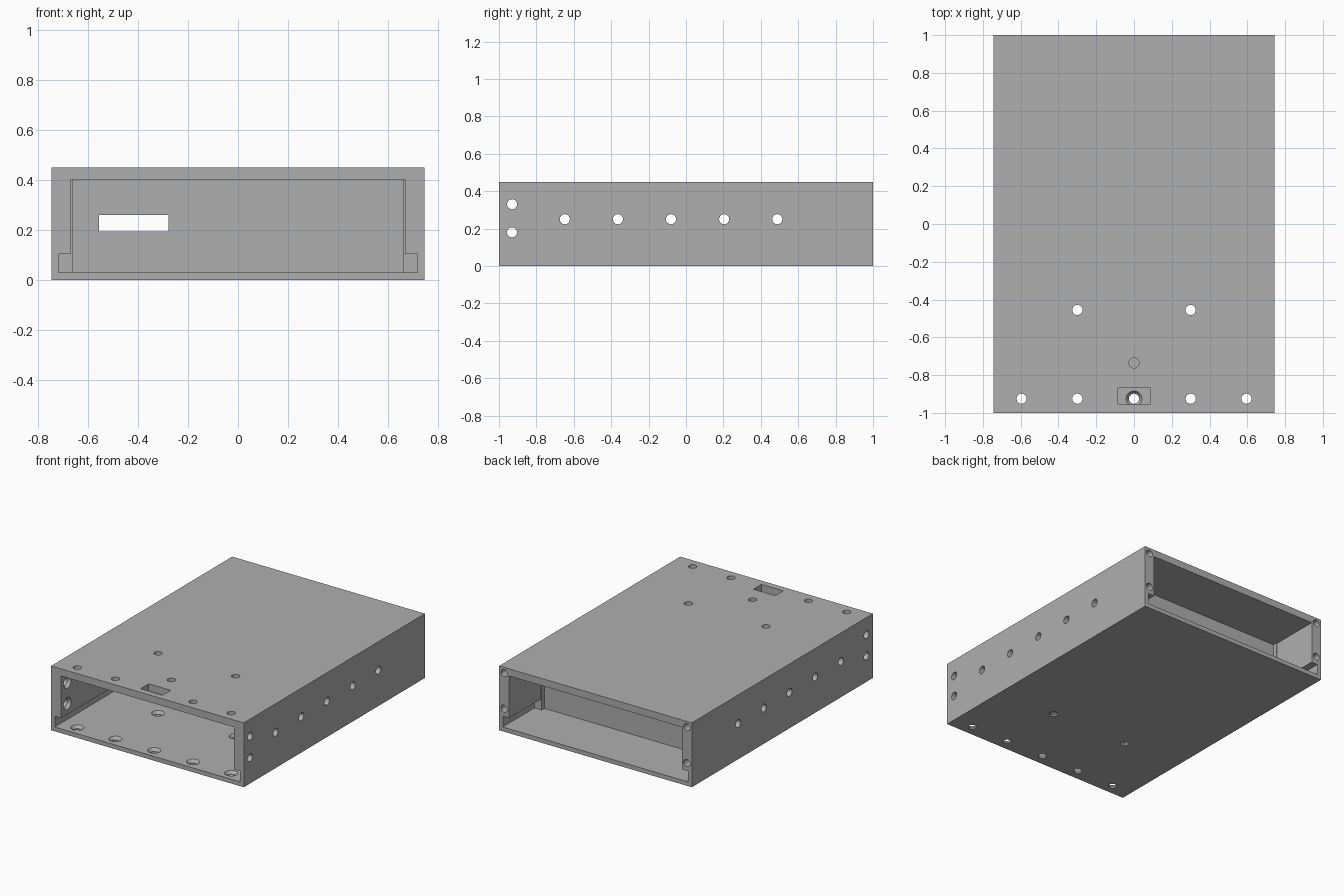
import bpy, bmesh, math
from mathutils import Vector

if "Cube" in bpy.data.objects:
    bpy.data.objects.remove(bpy.data.objects["Cube"])

W, L, H = 0.745, 1.0, 0.45          # half width, half length, height
WALL, FLOOR, CEIL = 0.668, 0.03, 0.40
NOTCH_X, NOTCH_Z = 0.717, 0.105
HOLE_R, SINK_R = 0.027, 0.042

metal = bpy.data.materials.new("plain_grey_metal")
metal.use_nodes = True
grey = (0.43, 0.43, 0.43, 1)
metal.diffuse_color = grey
metal.node_tree.nodes["Principled BSDF"].inputs["Base Color"].default_value = grey


def make_object(name, bm):
    bmesh.ops.recalc_face_normals(bm, faces=bm.faces[:])
    mesh = bpy.data.meshes.new(name)
    bm.to_mesh(mesh)
    bm.free()
    mesh.materials.append(metal)
    obj = bpy.data.objects.new(name, mesh)
    bpy.context.collection.objects.link(obj)
    return obj


def add_box(bm, x, y, z):
    verts = bmesh.ops.create_cube(bm, size=1)["verts"]
    for v in verts:
        v.co = Vector((r[0] if c < 0 else r[1] for c, r in zip(v.co, (x, y, z))))


def add_channel(bm, y0, y1):
    # Cavity section: straight sides with a wider slot along the floor
    half = [(NOTCH_X, FLOOR), (NOTCH_X, NOTCH_Z), (WALL, NOTCH_Z), (WALL, CEIL)]
    outline = half + [(-x, z) for x, z in reversed(half)]
    face = bm.faces.new([bm.verts.new((x, y0, z)) for x, z in outline])
    out = bmesh.ops.extrude_face_region(bm, geom=[face])["geom"]
    moved = [g for g in out if isinstance(g, bmesh.types.BMVert)]
    bmesh.ops.translate(bm, verts=moved, vec=(0, y1 - y0, 0))


def add_hole(bm, start, direction, depth, sink=True, radius=HOLE_R):
    # Round cutter that starts outside the shell and widens at the inner surface
    d = Vector(direction)
    side = d.orthogonal().normalized()
    up = d.cross(side)
    steps = [(-0.01, radius)]
    if sink:
        steps += [(depth - 0.02, radius), (depth, SINK_R), (depth + 0.01, SINK_R)]
    else:
        steps += [(depth, radius)]
    n = 24
    rings = []
    for t, r in steps:
        centre = Vector(start) + d * t
        rings.append([bm.verts.new(centre + r * (side * math.cos(a) + up * math.sin(a)))
                      for a in (2 * math.pi * i / n for i in range(n))])
    for a, b in zip(rings, rings[1:]):
        for i in range(n):
            j = (i + 1) % n
            bm.faces.new((a[i], a[j], b[j], b[i]))
    bm.faces.new(rings[0])
    bm.faces.new(rings[-1])


def cut(obj, cutter):
    # Subtract the cutter, bake the result and discard the cutter
    cutter.hide_render = True
    mod = obj.modifiers.new("cut", "BOOLEAN")
    mod.operation = "DIFFERENCE"
    mod.solver = "EXACT"
    mod.object = cutter
    graph = bpy.context.evaluated_depsgraph_get()
    graph.update()
    mesh = bpy.data.meshes.new_from_object(obj.evaluated_get(graph))
    obj.modifiers.clear()
    obj.data = mesh
    bpy.data.objects.remove(cutter)


# Outer shell, hollowed from end to end
bm = bmesh.new()
add_box(bm, (-W, W), (-L, L), (0, H))
shell = make_object("enclosure_shell", bm)
bm = bmesh.new()
add_channel(bm, -1.1, 1.1)
cut(shell, make_object("cavity_cutter", bm))

# All screw holes and the rectangular opening in the top
bm = bmesh.new()
front_row = [(x, -0.925) for x in (-0.595, -0.3, 0.3, 0.595)]
shared = front_row + [(-0.3, -0.455), (0.3, -0.455)]
for x, y in shared + [(0, -0.735)]:
    add_hole(bm, (x, y, H), (0, 0, -1), H - CEIL)
for x, y in shared + [(0, -0.925)]:
    add_hole(bm, (x, y, 0), (0, 0, 1), FLOOR)
add_box(bm, (-0.085, 0.085), (-0.955, -0.865), (CEIL - 0.01, H + 0.01))
side_holes = [(-0.93, 0.18), (-0.93, 0.33)]
side_holes += [(-0.648 + 0.284 * i, 0.25) for i in range(5)]
for s in (-1, 1):
    for y, z in side_holes:
        add_hole(bm, (s * W, y, z), (-s, 0, 0), W - WALL)
    for z in (0.16, 0.41):
        add_hole(bm, (s * 0.707, L, z), (0, -1, 0), 0.12, False, 0.025)
cut(shell, make_object("hole_cutter", bm))

# Inner bulkhead with a cable slot
bm = bmesh.new()
add_channel(bm, 0.59, 0.62)
bulkhead = make_object("inner_bulkhead", bm)
bm = bmesh.new()
add_box(bm, (-0.555, -0.277), (0.5, 0.7), (0.195, 0.26))
cut(bulkhead, make_object("slot_cutter", bm))

# Slim posts that hold the bulkhead at each side
for s, name in ((1, "left_bulkhead_post"), (-1, "right_bulkhead_post")):
    bm = bmesh.new()
    add_box(bm, sorted((s * 0.661, s * NOTCH_X)), (0.56, 0.65), (FLOOR, CEIL))
    make_object(name, bm)
